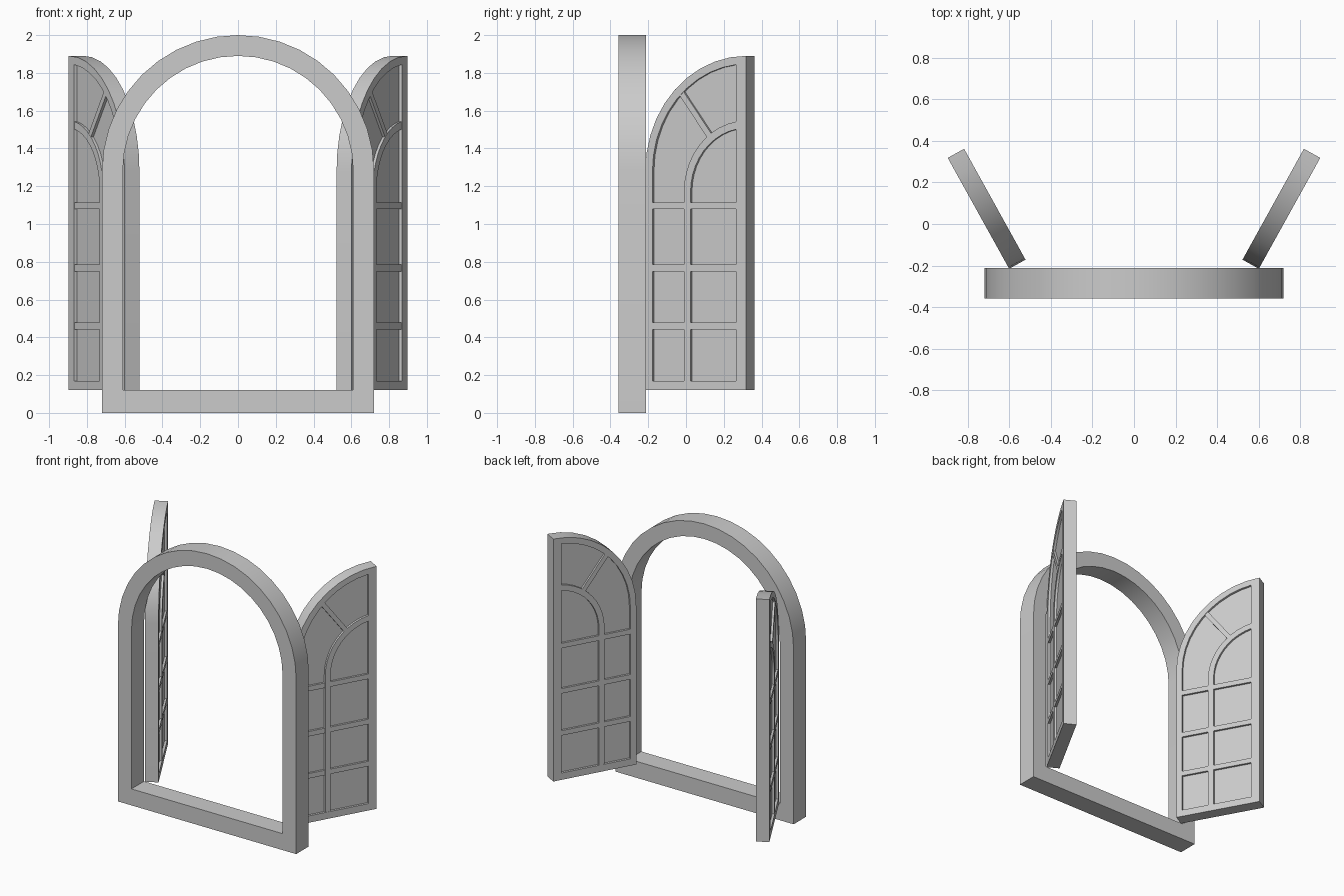
import bpy, bmesh
from math import sin, cos, acos, pi, radians
from mathutils import Matrix, Vector

cube = bpy.data.objects.get("Cube")
if cube:
    bpy.data.objects.remove(cube, do_unlink=True)

GREY = (0.6, 0.6, 0.6, 1)
paint = bpy.data.materials.new("plain grey")
paint.diffuse_color = GREY
paint.use_nodes = True
paint.node_tree.nodes["Principled BSDF"].inputs["Base Color"].default_value = GREY


def make(name, polys, depth, matrix):
    """Extrude flat (x, z) polygons by depth, centred on y = 0."""
    bm = bmesh.new()
    for poly in polys:
        bm.faces.new([bm.verts.new((x, -depth / 2, z)) for x, z in poly])
    bmesh.ops.remove_doubles(bm, verts=bm.verts, dist=1e-5)
    out = bmesh.ops.extrude_face_region(bm, geom=bm.faces[:], use_keep_orig=True)
    moved = [v for v in out["geom"] if isinstance(v, bmesh.types.BMVert)]
    bmesh.ops.translate(bm, verts=moved, vec=(0, depth, 0))
    bm.transform(matrix)
    bmesh.ops.recalc_face_normals(bm, faces=bm.faces)
    mesh = bpy.data.meshes.new(name)
    bm.to_mesh(mesh)
    bm.free()
    obj = bpy.data.objects.new(name, mesh)
    bpy.context.collection.objects.link(obj)
    mesh.materials.append(paint)
    bpy.ops.object.select_all(action="DESELECT")
    obj.select_set(True)
    bpy.context.view_layer.objects.active = obj
    bpy.ops.object.shade_smooth_by_angle(angle=radians(30))


def arch(radius, spring, bottom, right, steps):
    """Outline from bottom right, up the left jamb and over the arch to x = right."""
    end = acos(right / radius)
    angles = [pi + (end - pi) * i / steps for i in range(steps + 1)]
    return [(right, bottom), (-radius, bottom)] + [
        (radius * cos(a), spring + radius * sin(a)) for a in angles]


def band(outer, inner, closed=True):
    """Quads filling the strip between two matching outlines."""
    n = len(outer)
    first = 0 if closed else 1
    last = n if closed else n - 1
    return [(outer[i], outer[(i + 1) % n], inner[(i + 1) % n], inner[i])
            for i in range(first, last)]


def box(x0, x1, z0, z1):
    return (x0, z0), (x1, z0), (x1, z1), (x0, z1)


# Window frame
SPRING = 1.28
make("window_frame",
     band(arch(0.72, SPRING, 0, 0.72, 20), arch(0.61, SPRING, 0.12, 0.61, 20)),
     0.145, Matrix.Translation((0, -0.285, 0)))

# Open shutters, drawn with the tall edge at x = 0 and the hinge at x = -0.61
EDGE = -0.06
rim_outer = arch(0.61, SPRING, 0.12, 0, 10)
rim_inner = arch(0.567, SPRING, 0.17, EDGE, 10)
BAR_SPRING = 1.17
bar_outer = arch(0.377, BAR_SPRING, 0.17, EDGE, 10)
bar_inner = arch(0.337, BAR_SPRING, 0.17, EDGE, 10)

# Slanted spoke between the curved bar and the rim
ray = Vector((-cos(radians(53)), sin(radians(53))))
side = Vector((ray.y, -ray.x)) * 0.016
base = Vector((0, BAR_SPRING))
near, far = base + ray * 0.365, base + ray * 0.665
spoke = [tuple(p) for p in (near - side, near + side, far + side, far - side)]

placing = Matrix.Translation((0.857, 0.34, 0)) @ Matrix.Rotation(radians(61), 4, "Z")
mirror = Matrix.Scale(-1, 4, (1, 0, 0))
for label, place in (("left", placing), ("right", mirror @ placing)):
    name = label + "_shutter_"
    make(name + "rim", band(rim_outer, rim_inner), 0.09, place)
    make(name + "panel", [rim_inner], 0.056, place)
    make(name + "arched_bar", band(bar_outer, bar_inner, False), 0.088, place)
    make(name + "spoke", [spoke], 0.086, place)
    for i, z in enumerate((0.46, 0.767, 1.097)):
        make(f"{name}crossbar_{i + 1}", [box(-0.567, EDGE, z - 0.018, z + 0.018)],
             0.086, place)
